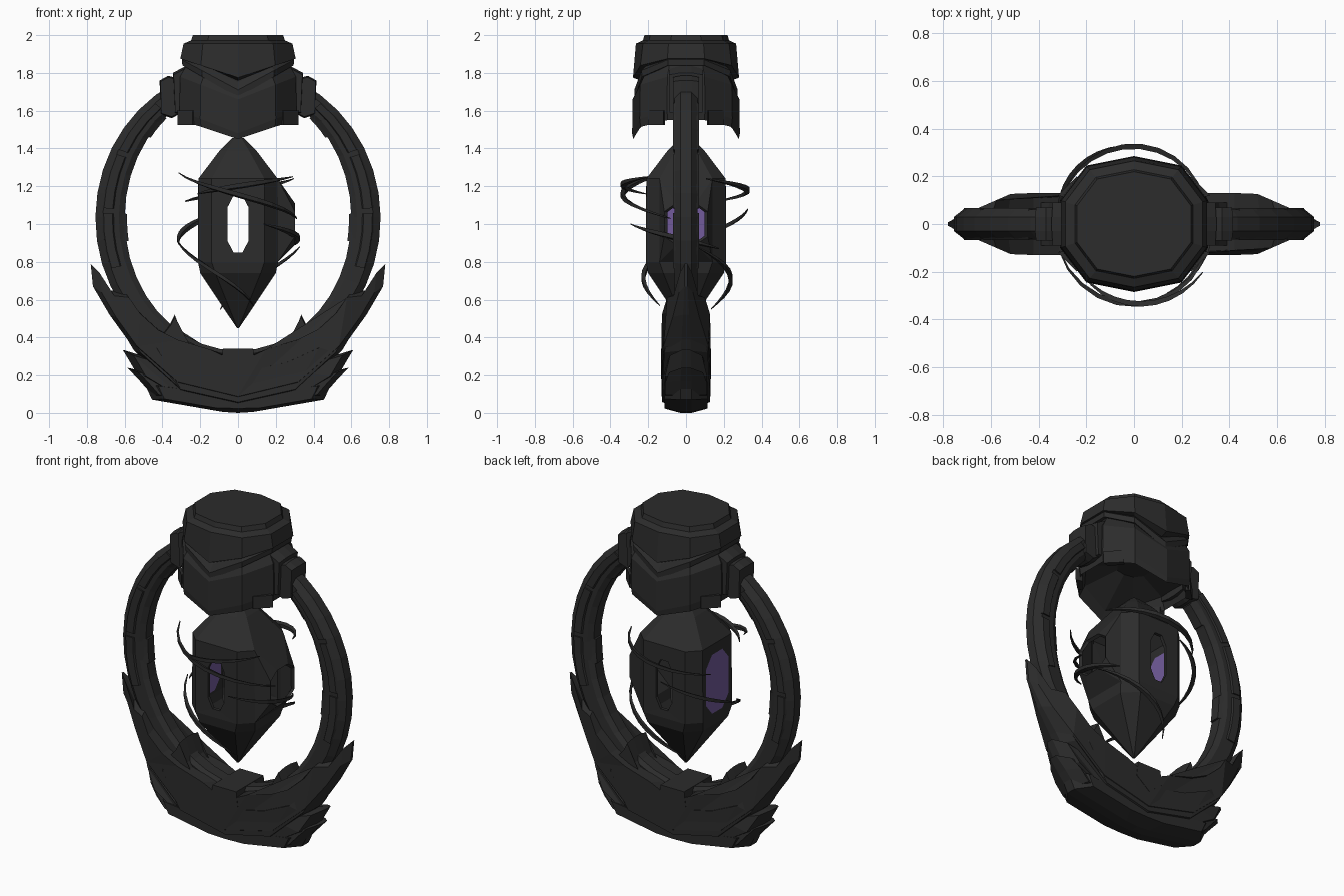
import bpy, bmesh, math

if "Cube" in bpy.data.objects:
    bpy.data.objects.remove(bpy.data.objects["Cube"])


def material(name, rgb):
    m = bpy.data.materials.new(name)
    m.diffuse_color = (*rgb, 1)
    m.use_nodes = True
    m.node_tree.nodes["Principled BSDF"].inputs["Base Color"].default_value = m.diffuse_color
    return m


DARK = material("charcoal metal", (0.025, 0.025, 0.025))
PURPLE = material("purple glass", (0.17, 0.105, 0.33))


def finish(name, bm):
    bmesh.ops.recalc_face_normals(bm, faces=bm.faces)
    me = bpy.data.meshes.new(name)
    bm.to_mesh(me)
    bm.free()
    me.materials.append(DARK)
    me.materials.append(PURPLE)
    ob = bpy.data.objects.new(name, me)
    bpy.context.collection.objects.link(ob)
    return ob


def loft(bm, rings, caps=True):
    """Skin a list of point rings, capping both ends."""
    vs = [[bm.verts.new(p) for p in r] for r in rings]
    n = len(vs[0])
    for a, b in zip(vs, vs[1:]):
        for i in range(n):
            j = (i + 1) % n
            bm.faces.new((a[i], a[j], b[j], b[i]))
    if caps:
        bm.faces.new(vs[0])
        bm.faces.new(vs[-1])


def plate(name, pts, depth, shrink=1.0):
    """x/z outline thickened in y, thinning to the wing tips; shrink < 1 bevels it to a thin rim."""
    cx = sum(p[0] for p in pts) / len(pts)
    cz = sum(p[1] for p in pts) / len(pts)

    def layer(s, k, depth):
        out = []
        for x, z in pts:
            d = depth * (1 - 0.75 * min(1, max(0, abs(x) - 0.52) / 0.26))
            nx = x if abs(x) < 0.01 else cx + (x - cx) * k
            out.append((nx, s * d, cz + (z - cz) * k))
        return out
    bm = bmesh.new()
    rings = [layer(-1, shrink, depth), layer(1, shrink, depth)]
    if shrink < 1:
        rings[1:1] = [layer(-1, 1, 0.03), layer(1, 1, 0.03)]
    loft(bm, rings)
    bmesh.ops.triangulate(bm, faces=[f for f in bm.faces if len(f.verts) > 4])
    return finish(name, bm)


def ring_part(name, a0, a1, section, steps):
    """Sweep a (radial 0..1, y) section along the oval ring."""
    bm = bmesh.new()
    rings = []
    for k in range(steps + 1):
        t = math.radians(a0 + (a1 - a0) * k / steps)
        rings.append([((0.6 + 0.155 * s) * math.cos(t), y,
                       1.03 + (0.7 + 0.1 * s) * math.sin(t)) for s, y in section])
    loft(bm, rings)
    return finish(name, bm)


# Oval ring, open at the top where the head sits
ring_part("ring", 116, 424,
          [(0, 0.035), (0.2, 0.055), (0.75, 0.06), (1, 0.03),
           (1, -0.03), (0.75, -0.06), (0.2, -0.055), (0, -0.035)], 34)

for s, side in ((1, "right"), (-1, "left")):
    # Raised armour strips on the ring faces, ribs on its inside
    for a0, a1 in ((-20, 2), (4, 26), (28, 52)):
        for f in (1, -1):
            b0, b1 = (a0, a1) if s > 0 else (180 - a0, 180 - a1)
            ring_part(f"ring_strip_{side}", b0, b1,
                      [(0.35, f * 0.05), (0.42, f * 0.066), (0.72, f * 0.068), (0.8, f * 0.05)], 3)
    for a0, a1 in ((-10, 2), (38, 50)):
        b0, b1 = (a0, a1) if s > 0 else (180 - a0, 180 - a1)
        ring_part(f"ring_inner_rib_{side}", b0, b1,
                  [(-0.08, 0.03), (0.1, 0.045), (0.1, -0.045), (-0.08, -0.03)], 3)

    # Layered feather plates of the base: depth, rim bevel, outline
    feathers = {
        "upper_feather": (0.13, 0.86, [(0, 0.03), (0, 0.24), (0.1, 0.32), (0.3, 0.38), (0.42, 0.44),
                                       (0.53, 0.54), (0.6, 0.64), (0.69, 0.65), (0.78, 0.79),
                                       (0.768, 0.67), (0.68, 0.52), (0.55, 0.34), (0.3, 0.12)]),
        "middle_feather": (0.126, 0.85, [(0, 0.02), (0, 0.2), (0.25, 0.27), (0.45, 0.36), (0.7, 0.58),
                                         (0.55, 0.33), (0.3, 0.1)]),
        "lower_feather": (0.115, 0.82, [(0, 0.01), (0, 0.16), (0.3, 0.24), (0.61, 0.335), (0.53, 0.2),
                                        (0.3, 0.06)]),
        "short_feather": (0.11, 0.8, [(0, 0.005), (0, 0.14), (0.3, 0.18), (0.585, 0.24), (0.52, 0.17),
                                      (0.45, 0.09), (0.2, 0.03)]),
        "bottom_feather": (0.115, 0.72, [(0, 0), (0, 0.12), (0.3, 0.14), (0.5, 0.165), (0.455, 0.07),
                                         (0.08, 0.005)]),
        "claw": (0.09, 0.9, [(0.24, 0.34), (0.29, 0.4), (0.335, 0.52), (0.36, 0.47), (0.4, 0.42),
                             (0.35, 0.32)]),
    }
    for name, (depth, rim, pts) in feathers.items():
        plate(f"{name}_{side}", [(s * x, z) for x, z in pts], depth, rim)

    # Brackets joining ring and head
    plate(f"bracket_{side}", [(s * x, z) for x, z in
          [(0.28, 1.6), (0.35, 1.56), (0.41, 1.58), (0.415, 1.76), (0.37, 1.785), (0.28, 1.76)]],
          0.07, 0.93)
    plate(f"bracket_rib_{side}", [(s * x, z) for x, z in
          [(0.27, 1.58), (0.335, 1.58), (0.345, 1.8), (0.27, 1.84)]], 0.09, 0.9)

# Keystone in the middle of the base
plate("keystone", [(-0.08, 0.34), (0.08, 0.34), (0.09, 0.25), (0, 0.18), (-0.09, 0.25)], 0.132)

# Head: ten-sided plan; heights dip at the front and back centre
PLAN = [(0, -0.285), (0.2, -0.245), (0.31, -0.1), (0.31, 0.1), (0.2, 0.245),
        (0, 0.285), (-0.2, 0.245), (-0.31, 0.1), (-0.31, -0.1), (-0.2, -0.245)]


def head_ring(scale, z_side, dip=0.0):
    return [(x * scale, y * scale, z_side - dip * (1 - abs(x) / 0.31)) for x, y in PLAN]


bm = bmesh.new()
loft(bm, [head_ring(0.3, 1.66), head_ring(0.88, 1.62, 0.12), head_ring(0.98, 1.55, 0.10),
          head_ring(1.0, 1.6, 0.12), head_ring(0.99, 1.78, 0.12), head_ring(0.86, 1.85, 0.12)])
finish("head_body", bm)
bm = bmesh.new()
loft(bm, [head_ring(0.8, 1.85, 0.18), head_ring(0.95, 1.84, 0.17), head_ring(0.96, 1.87, 0.16),
          head_ring(0.86, 1.89, 0.14), head_ring(0.7, 1.89, 0.1)])
finish("head_chevron_band", bm)
bm = bmesh.new()
loft(bm, [head_ring(0.84, 1.87, 0.11), head_ring(0.985, 1.875, 0.10), head_ring(0.93, 1.955),
          head_ring(0.8, 1.972), head_ring(0.77, 2.0)])
finish("head_cap", bm)

# Lower corner flares of the head
for sx in (1, -1):
    for sy in (1, -1):
        bm = bmesh.new()
        loft(bm, [[(sx * x, sy * y, z) for x, y in ((0.24, 0.2), (0.32, 0.12), (0.28, 0.11), (0.22, 0.18))]
                  for z in (1.525, 1.6)])
        finish("head_corner_flare", bm)

# Core crystal: hollow chamfered shell with an eight-sided window on each side
def square(h, c, z):
    return [(h, -c, z), (h, c, z), (c, h, z), (-c, h, z), (-h, c, z), (-h, -c, z), (-c, -h, z), (c, -h, z)]


bm = bmesh.new()
loft(bm, [square(0.006, 0.004, 0.45), square(0.2, 0.12, 0.74), square(0.212, 0.14, 0.8),
          square(0.21, 0.14, 1.24), square(0.1, 0.06, 1.385), square(0.03, 0.018, 1.455)])
bmesh.ops.recalc_face_normals(bm, faces=bm.faces)
for f in [f for f in bm.faces if abs(f.calc_center_median().z - 1.02) < 0.02]:
    n = f.normal.copy()
    if max(abs(n.x), abs(n.y)) < 0.9:
        continue
    w, h, out = 0.055, 0.15, 0.0        # through windows, front and back
    if n.x < -0.9:                      # glazed eye
        w, h, out = 0.11, 0.18, 0.0
    elif n.x > 0.9:                     # bulging open eyelid
        w, h, out = 0.115, 0.11, 0.09
    side = n.cross((0, 0, -1))
    mid = f.calc_center_median() + n * out
    mid.z = 1.0
    uv = [((v.co - mid).dot(side), v.co.z - mid.z, v) for v in f.verts]
    uv.sort(key=lambda q: math.atan2(q[1], q[0]))       # corners, counter-clockwise from lower left
    corners = [q[2] for q in uv]
    hole = []
    for sx, sz in ((-1, -1), (1, -1), (1, 1), (-1, 1)):
        a, b = (sx * w, sz * h * 0.6), (sx * w * 0.45, sz * h)
        for u, v in ((a, b) if sx * sz > 0 else (b, a)):
            p = mid + side * u
            p.z += v
            hole.append(bm.verts.new(p))
    bmesh.ops.delete(bm, geom=[f], context='FACES_ONLY')
    for i in range(4):
        j = (i + 1) % 4
        bm.faces.new((corners[i], hole[2 * i], hole[2 * i + 1]))
        bm.faces.new((corners[i], hole[2 * i + 1], hole[2 * j], corners[j]))
    if n.x < -0.9:
        bm.faces.new(hole).material_index = 1
core = finish("core_crystal", bm)
mod = core.modifiers.new("shell", 'SOLIDIFY')
mod.thickness = 0.02

# Thin curling ribbons around the crystal: start/end angle, height, radius
RIBBONS = [(200, 345, 1.27, 1.03, 0.33, 0.32), (225, 325, 1.16, 1.25, 0.3, 0.35),
           (20, 150, 1.24, 1.12, 0.31, 0.32), (100, 185, 1.08, 0.89, 0.33, 0.31),
           (185, 300, 0.91, 0.57, 0.32, 0.16), (10, 125, 0.88, 0.55, 0.33, 0.16),
           (-65, 35, 1.0, 0.87, 0.32, 0.3)]
for a0, a1, z0, z1, r0, r1 in RIBBONS:
    bm = bmesh.new()
    rings = []
    for k in range(11):
        u = k / 10
        t = math.radians(a0 + (a1 - a0) * u)
        r, z = r0 + (r1 - r0) * u, z0 + (z1 - z0) * u
        w = 0.003 + 0.012 * math.sin(math.pi * u)
        rings.append([((r + dr) * math.cos(t), (r + dr) * math.sin(t), z + dz)
                      for dr, dz in ((0, -w), (1.5 * w, -w * 0.5), (1.5 * w, w), (0, w * 0.5))])
    loft(bm, rings)
    finish("ribbon", bm)
